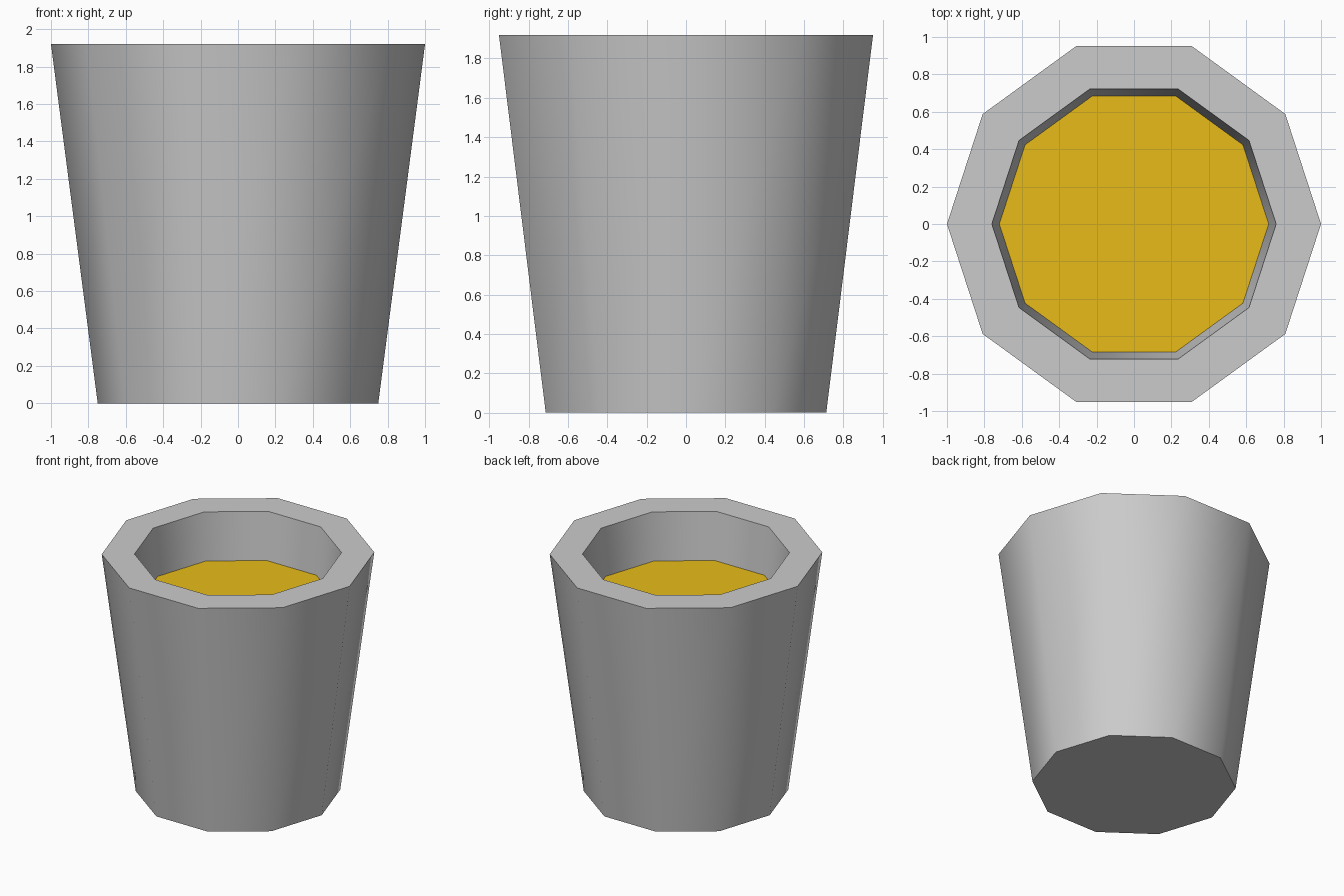
import bpy, bmesh, math

if "Cube" in bpy.data.objects:
    bpy.data.objects.remove(bpy.data.objects["Cube"])

SIDES = 10


def add_lathe(name, profile, cap_start=False, cap_end=False):
    """Ten-sided body from (radius, z) points, listed from start to end."""
    bm = bmesh.new()
    rings = []
    for r, z in profile:
        rings.append([bm.verts.new((r * math.cos(i * math.tau / SIDES),
                                    r * math.sin(i * math.tau / SIDES), z))
                      for i in range(SIDES)])
    for a, b in zip(rings, rings[1:]):
        for i in range(SIDES):
            j = (i + 1) % SIDES
            bm.faces.new((a[i], a[j], b[j], b[i]))
    if cap_start:
        bm.faces.new(rings[0][::-1])
    if cap_end:
        bm.faces.new(rings[-1])
    mesh = bpy.data.meshes.new(name)
    bm.to_mesh(mesh)
    bm.free()
    obj = bpy.data.objects.new(name, mesh)
    bpy.context.collection.objects.link(obj)
    return obj


# Pot: closed base, tapered wall, flat rim and recessed inner wall
pot = add_lathe("pot", [(0.75, 0), (1.0, 1.92), (0.76, 1.92), (0.72, 1.54)],
                cap_start=True)
bpy.context.view_layer.objects.active = pot
pot.select_set(True)
bpy.ops.object.shade_smooth_by_angle(angle=math.radians(45))

# Fill: flat coloured surface closing the recess
fill = add_lathe("fill", [(0.72, 1.54)], cap_end=True)
mat = bpy.data.materials.new("fill_colour")
mat.diffuse_color = (0.8, 0.5, 0.01, 1)
mat.use_nodes = True
mat.node_tree.nodes["Principled BSDF"].inputs["Base Color"].default_value = mat.diffuse_color
fill.data.materials.append(mat)
